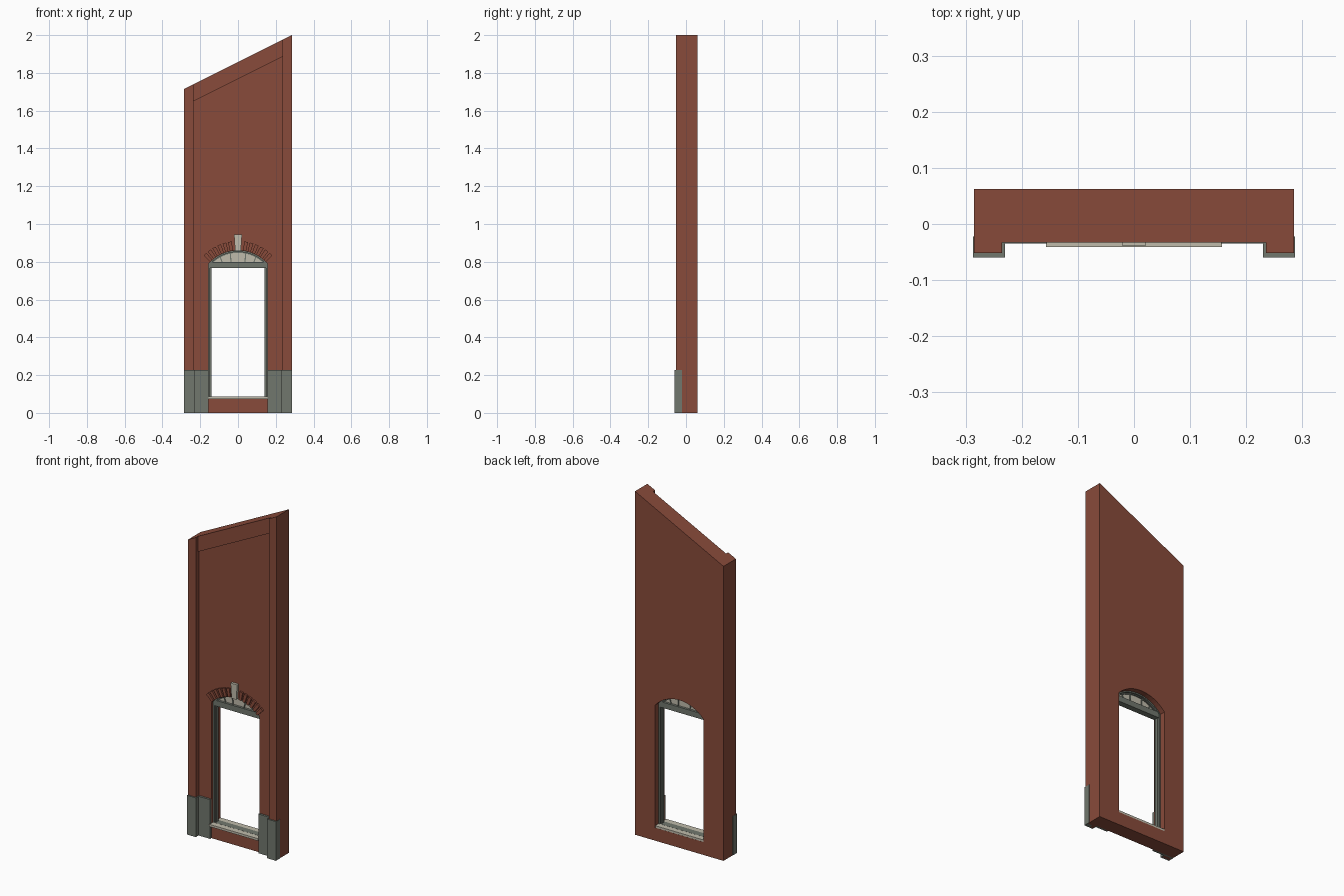
import bpy, bmesh, math

if "Cube" in bpy.data.objects:
    bpy.data.objects.remove(bpy.data.objects["Cube"])

def material(name, rgb):
    m = bpy.data.materials.new(name)
    m.diffuse_color = (*rgb, 1)
    m.use_nodes = True
    m.node_tree.nodes["Principled BSDF"].inputs["Base Color"].default_value = m.diffuse_color
    return m

BRICK = material("brick red", (0.25, 0.070, 0.043))
STONE = material("grey stone", (0.165, 0.185, 0.155))
PALE = material("pale stone", (0.53, 0.50, 0.41))

def prism(name, loops, y0, y1, mat):
    """Extrude x-z outlines (first is the outside, the rest are holes) from y0 to y1."""
    bm = bmesh.new()
    edges = []
    for loop in loops:
        vs = [bm.verts.new((x, y0, z)) for x, z in loop]
        edges += [bm.edges.new((vs[i - 1], vs[i])) for i in range(len(vs))]
    bmesh.ops.triangle_fill(bm, edges=edges, use_beauty=True, use_dissolve=False)
    new = bmesh.ops.extrude_face_region(bm, geom=bm.faces[:])["geom"]
    bmesh.ops.translate(bm, vec=(0, y1 - y0, 0),
                        verts=[v for v in new if isinstance(v, bmesh.types.BMVert)])
    bmesh.ops.recalc_face_normals(bm, faces=bm.faces[:])
    me = bpy.data.meshes.new(name)
    bm.to_mesh(me)
    bm.free()
    me.materials.append(mat)
    ob = bpy.data.objects.new(name, me)
    bpy.context.collection.objects.link(ob)
    return ob

def rect(x0, x1, z0, z1):
    return [(x0, z0), (x1, z0), (x1, z1), (x0, z1)]

def roof(x):
    return 1.8575 + 0.5 * x

CZ, R, SPRING, W = 0.653, 0.2066, 0.79, 0.155   # arch centre, radius, spring, half width

def polar(a, r):
    return (r * math.sin(a), CZ + r * math.cos(a))

def arch(r, z, n=16):
    """Arc of radius r from right to left, cut off at height z."""
    a = math.acos((z - CZ) / r)
    return [polar(a - 2 * a * i / n, r) for i in range(n + 1)]

def opening(w, r, z0):
    """Segmental-arched doorway outline."""
    z = CZ + math.sqrt(r * r - w * w)
    return [(-w, z0), (w, z0)] + arch(r, z)

# Wall with sloping top and arched opening
E, P = 0.285, 0.235
prism("wall", [[(-E, 0), (E, 0), (E, roof(E)), (-E, roof(-E))],
               opening(W, R, 0.075)], -0.023, 0.062, BRICK)

# Raised band under the sloping top
prism("top_band", [[(-P, roof(-P) - 0.09), (P, roof(P) - 0.09), (P, roof(P)), (-P, roof(-P))]],
      -0.033, -0.023, BRICK)

# Corner pilasters and stepped stone plinths
for s, side in ((-1, "left"), (1, "right")):
    a, b = sorted((s * P, s * E))
    prism(side + "_pilaster", [[(a, 0), (b, 0), (b, roof(b)), (a, roof(a))]], -0.052, -0.023, BRICK)
    a, b = sorted((s * 0.23, s * 0.2865))
    prism(side + "_outer_plinth", [rect(a, b, 0, 0.228)], -0.06, -0.022, STONE)
    a, b = sorted((s * W, s * 0.23))
    prism(side + "_inner_plinth", [rect(a, b, 0, 0.228)], -0.035, -0.022, STONE)

# Sill running through the opening
prism("sill", [rect(-0.157, 0.157, 0.074, 0.087)], -0.041, -0.023, PALE)
prism("inner_sill", [rect(-W, W, 0.074, 0.087)], -0.023, 0.0615, PALE)

# Stepped frame, transom, fanlight and glazing bars
prism("outer_frame", [opening(W, R, 0.087), opening(0.147, R - 0.007, 0.0875)], -0.008, 0.03, STONE)
prism("inner_frame", [opening(0.147, R - 0.007, 0.087), opening(0.141, R - 0.012, 0.0875)],
      0.002, 0.02, STONE)
prism("transom", [rect(-0.147, 0.147, 0.767, 0.8)], -0.006, 0.028, STONE)
prism("fanlight", [arch(R - 0.009, 0.8)], 0.008, 0.014, PALE)
for i, a in enumerate((-0.5, -0.21, 0.21, 0.5)):
    x = (R - 0.01) * math.sin(a)
    top = CZ + (R - 0.01) * math.cos(a)
    if top > 0.8:
        prism(f"glazing_bar_{i}", [[(x * 0.9 - 0.003, 0.8), (x * 0.9 + 0.003, 0.8),
                                    (x + 0.003, top), (x - 0.003, top)]], 0.003, 0.019, STONE)

# Projecting arch bricks on each side of the keystone
N, A0, A1 = 6, 0.13, 0.83
for s, side in ((-1, "left"), (1, "right")):
    for i in range(N):
        a = A0 + (A1 - A0) * i / N
        b = a + (A1 - A0) / N * 0.66
        prism(f"{side}_arch_brick_{i}", [[polar(s * a, R), polar(s * a, R + 0.05),
                                          polar(s * b, R + 0.05), polar(s * b, R)]],
              -0.033, -0.022, BRICK)

# Keystone
prism("keystone", [[(-0.015, 0.857), (0.015, 0.857), (0.021, 0.945), (-0.021, 0.945)]],
      -0.038, -0.02, PALE)
